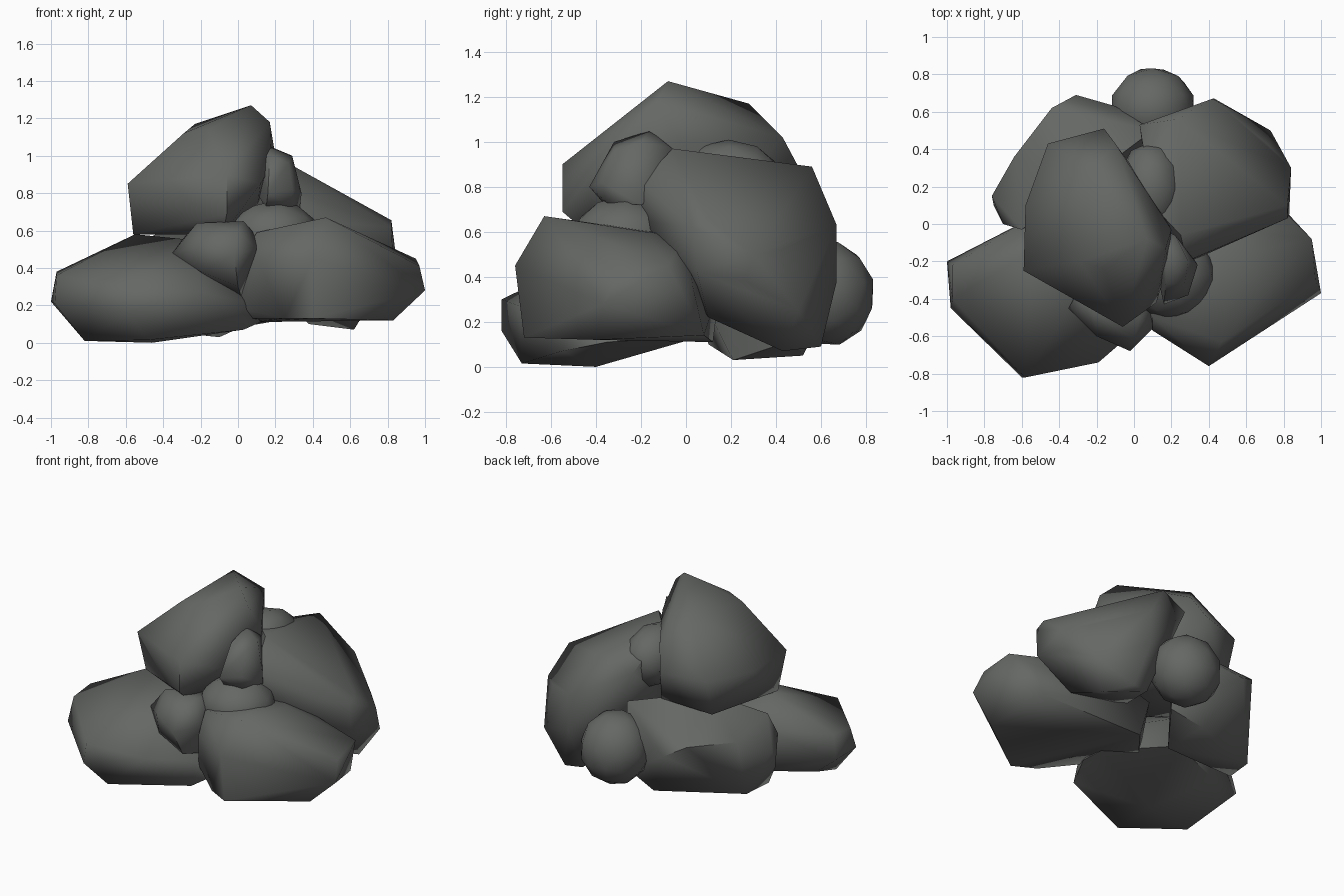
import bpy
import bmesh
import math
from mathutils import Euler, Matrix, Vector

default_cube = bpy.data.objects.get("Cube")
if default_cube:
    bpy.data.objects.remove(default_cube, do_unlink=True)

# One dark stone colour for the whole pile
stone = bpy.data.materials.new("dark_grey_stone")
stone.use_nodes = True
stone_colour = (0.13, 0.137, 0.13, 1)
stone.diffuse_color = stone_colour
shader = stone.node_tree.nodes["Principled BSDF"]
shader.inputs["Base Color"].default_value = stone_colour
shader.inputs["Roughness"].default_value = 0.9


def finish(name, bm, sharp_angle):
    """Smooth the soft edges, keep the hard ones and add the object."""
    bmesh.ops.recalc_face_normals(bm, faces=bm.faces)
    for face in bm.faces:
        face.smooth = True
    for edge in bm.edges:
        edge.smooth = edge.calc_face_angle(0) < math.radians(sharp_angle)
    mesh = bpy.data.meshes.new(name)
    bm.to_mesh(mesh)
    bm.free()
    mesh.materials.append(stone)
    rock = bpy.data.objects.new(name, mesh)
    bpy.context.collection.objects.link(rock)
    return rock


def boulder(name, *corners):
    """Angular rock: the convex shell around a few chipped corners."""
    bm = bmesh.new()
    for corner in corners:
        bm.verts.new(corner)
    hull = bmesh.ops.convex_hull(bm, input=bm.verts)
    loose = set(hull["geom_interior"]) | set(hull["geom_unused"])
    bmesh.ops.delete(bm, geom=[g for g in loose if isinstance(g, bmesh.types.BMVert)],
                     context="VERTS")
    return finish(name, bm, 62)


def pebble(name, centre, radii, tilt=(0, 0, 0)):
    """Rounded rock: a tilted, stretched ball."""
    bm = bmesh.new()
    place = (Matrix.Translation(Vector(centre))
             @ Euler([math.radians(a) for a in tilt]).to_matrix().to_4x4()
             @ Matrix.Diagonal((*radii, 1)))
    bmesh.ops.create_icosphere(bm, subdivisions=2, radius=1, matrix=place)
    return finish(name, bm, 60)


# Boulder resting on top
boulder("top_boulder",
        (.07, -.08, 1.27), (-.29, -.2, 1.12), (-.16, -.24, 1.14), (-.23, .28, 1.17),
        (.17, -.13, 1.18), (.2, -.03, 1), (.18, -.22, .95), (-.59, -.25, .85),
        (-.58, .1, .83), (-.46, .43, .85), (-.16, .51, .87), (-.1, .43, 1.02),
        (.12, -.42, .85), (-.06, -.55, .9), (-.06, -.55, .69), (-.56, -.2, .58),
        (-.08, -.42, .58), (-.45, .36, .6), (-.08, .38, .62), (.1, .15, .7))

# Low slab at the front on the right
boulder("front_right_boulder",
        (-1, -.2, .22), (-.97, -.22, .38), (-.97, -.4, .36), (-.98, -.45, .21),
        (-.55, -.15, .58), (-.58, -.82, .3), (-.6, -.82, .16), (-.19, -.74, .27),
        (-.82, -.46, .01), (-.48, -.73, .015), (.03, -.55, .07), (.03, -.5, .22),
        (-.25, -.3, .55), (-.6, 0, .4), (-.46, -.4, 0), (-.65, -.02, .12),
        (-.84, -.22, .09), (.1, -.2, .12), (.12, -.35, .11), (-.27, .12, .15),
        (-.25, .1, .35), (.05, -.2, .3))

# Low block at the front on the left
boulder("front_left_boulder",
        (.47, -.63, .67), (.4, -.76, .45), (.4, -.72, .13), (1, -.37, .28),
        (.97, -.3, .41), (.95, -.08, .45), (.84, .03, .36), (.83, -.4, .12),
        (.8, .08, .14), (.1, -.57, .45), (.1, -.5, .59), (.03, -.47, .18),
        (.25, -.64, .13), (.3, 0, .58), (.5, -.18, .6), (.05, .12, .11),
        (-.15, -.14, .13), (0, .15, .35))

# Tall leaning block at the back on the left
boulder("back_left_boulder",
        (.25, -.06, .97), (.28, -.2, .82), (.3, -.2, .65), (.82, .03, .62),
        (.82, .1, .655), (.83, .05, .42), (.84, .3, .5), (.72, .42, .52),
        (.73, .5, .25), (.23, .56, .89), (.42, .67, .63), (.43, .67, .38),
        (.62, .43, .07), (.5, .6, .09), (.38, .58, .1), (.8, .27, .38),
        (.6, .1, .22), (.1, 0, .35), (.03, .53, .82), (.1, .1, .94))

# Squat block at the back on the right
boulder("back_right_boulder",
        (-.76, .15, .35), (-.75, .1, .22), (-.7, 0, .4), (-.6, -.03, .5),
        (-.64, .36, .46), (-.44, .62, .47), (-.31, .69, .4), (-.1, .63, .45),
        (.1, .5, .6), (-.3, .2, .65), (-.7, .1, .1), (-.67, .3, .09),
        (-.12, .52, .05), (-.1, .21, .03), (.1, .48, .12))

# Blocky stones filling the gaps on the front side
boulder("front_stone",
        (-.35, -.45, .48), (-.3, -.36, .55), (-.22, -.47, .64), (.03, -.5, .65),
        (.1, -.45, .57), (.1, -.56, .5), (0, -.6, .3), (.02, -.4, .24),
        (-.2, -.57, .38), (-.02, -.68, .47), (-.2, -.6, .52), (-.2, -.3, .35),
        (0, -.62, .6), (0, -.25, .6))
boulder("upper_front_stone",
        (.17, -.16, 1.05), (.29, -.2, 1), (.17, -.32, 1), (.27, -.32, .96),
        (.34, -.22, .8), (.33, -.2, .72), (.29, -.38, .82), (.13, -.3, .9),
        (.16, -.43, .8), (.15, -.36, .72), (.28, -.35, .73), (.1, 0, .8),
        (.22, -.06, .97), (.1, -.1, 1))

# Rounded stones wedged between the boulders
pebble("back_pebble", (.1, .62, .33), (.23, .22, .24), (15, 0, 0))
pebble("middle_pebble", (.19, -.27, .57), (.25, .24, .19))
pebble("upper_back_pebble", (.09, .19, .81), (.18, .25, .2))
